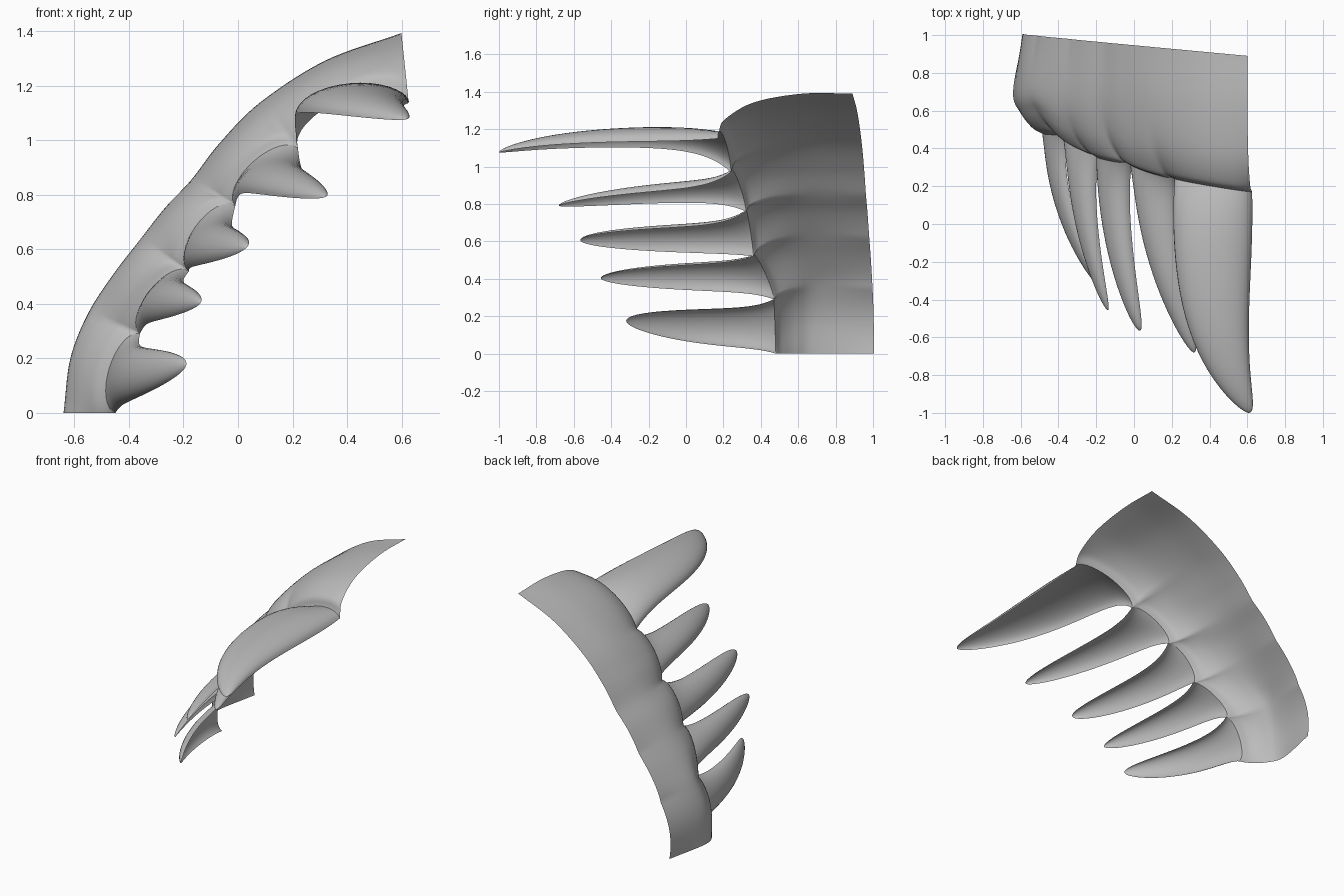
import bpy, bmesh, math
from mathutils import Vector

cube = bpy.data.objects.get("Cube")
if cube:
    bpy.data.objects.remove(cube)

grey = bpy.data.materials.new("warm_grey")
grey.use_nodes = True
colour = (0.5, 0.5, 0.5, 1)
grey.diffuse_color = colour
grey.node_tree.nodes["Principled BSDF"].inputs["Base Color"].default_value = colour

SEG = 16     # columns across each tooth
RINGS = 30   # rings along each tooth
FLARE = .12  # how quickly a root narrows into its tooth


def catmull(pts, u):
    """Point at u (0..1) on a smooth curve through pts."""
    f = u * (len(pts) - 1)
    i = min(int(f), len(pts) - 2)
    t = f - i
    b, c = pts[i], pts[i + 1]
    a = pts[i - 1] if i else b * 2 - c
    d = pts[i + 2] if i + 2 < len(pts) else c * 2 - b
    return (b * 2 + (c - a) * t + (a * 2 - b * 5 + c * 4 - d) * t ** 2
            + (b * 3 - a - c * 3 + d) * t ** 3) / 2


def sheet(name, rows):
    """Smooth open surface through rows of points."""
    bm = bmesh.new()
    grid = [[bm.verts.new(p) for p in row] for row in rows]
    for r, s in zip(grid, grid[1:]):
        for j in range(len(r) - 1):
            bm.faces.new((r[j], r[j + 1], s[j + 1], s[j]))
    bmesh.ops.remove_doubles(bm, verts=bm.verts, dist=0.0005)
    bmesh.ops.recalc_face_normals(bm, faces=bm.faces)
    # Outer side of the shell faces up and to -x
    if sum((f.normal.dot(Vector((-1, 0, 1))) * f.calc_area() for f in bm.faces)) < 0:
        bmesh.ops.reverse_faces(bm, faces=bm.faces)
    for f in bm.faces:
        f.smooth = True
    mesh = bpy.data.meshes.new(name)
    bm.to_mesh(mesh)
    bm.free()
    mesh.materials.append(grey)
    ob = bpy.data.objects.new(name, mesh)
    bpy.context.collection.objects.link(ob)


# Gaps between the teeth, from the lowest to the top of the arch
gaps = [Vector(p) for p in ((-.45, .48, 0), (-.36, .47, .29), (-.18, .36, .52),
                            (-.01, .32, .76), (.22, .24, .97), (.625, .17, 1.15))]

# name, lower and upper edge (x, z) of the tooth body, tip, bulge, taper, drift
teeth = [("back_tooth", (-.43, .03), (-.37, .24), (-.19, -.32, .175), .07, .52, 2),
         ("fourth_tooth", (-.34, .33), (-.21, .48), (-.14, -.455, .40), .07, .54, 2),
         ("third_tooth", (-.18, .535), (-.03, .68), (.03, -.565, .605), .075, .5, 2),
         ("second_tooth", (0, .815), (.23, .88), (.315, -.68, .79), .075, .54, 1.9),
         ("front_tooth", (.2, 1.105), (.63, 1.135), (.605, -1, 1.075), .1, .55, 4)]

# Teeth are half shells, open on the inside, with roots that flare into the gum
margin = []
for i, (name, low, high, tip, bulge, taper, drift) in enumerate(teeth):
    a, b = gaps[i], gaps[i + 1]
    low = Vector((low[0], a.y, low[1]))
    high = Vector((high[0], b.y, high[1]))
    tip = Vector(tip)
    rows = []
    for r in range(RINGS + 1):
        t = (1 - math.cos(r / RINGS * math.pi)) / 2
        flare = math.exp(-t / FLARE)
        p, q = low.lerp(a, flare), high.lerp(b, flare)
        mid, half = (p + q) / 2, (q - p) / 2
        out = Vector((-half.z, 0, half.x)).normalized() * bulge
        size = max(0, 1 - t * t) ** taper
        centre = mid.lerp(tip, t ** drift)
        centre.y = mid.y + (tip.y - mid.y) * t
        rows.append([centre + (out * math.sin(k) - half * math.cos(k)) * size
                     for k in (math.pi * j / SEG for j in range(SEG + 1))])
    sheet(name, rows)
    margin += rows[0] if i == 0 else rows[0][1:]

# Gum: arched band running from its back edge round to the roots of the teeth
arch = [Vector((x, 0, z)) for x, z in
        ((-.64, 0), (-.615, .2), (-.55, .365), (-.46, .505), (-.36, .635), (-.265, .755),
         (-.17, .855), (-.07, .985), (.08, 1.135), (.32, 1.29), (.6, 1.39))]
columns = []
for k, root in enumerate(margin):
    u = k / (len(margin) - 1)
    crown = catmull(arch, u)
    back_y = 1 - .093 * (crown.x + .58)

    def at(inward, y):
        p = crown.lerp(root, inward)
        p.y = y
        return p

    profile = [at(.3 * (1 - u) ** 2, back_y),
               at(0, root.y + (.43 + .2 * u) * (back_y - root.y)),
               at(.2, root.y + .11 + .08 * u),
               at(.6, root.y + .035),
               root]
    columns.append([catmull(profile, j / 24) for j in range(25)])
sheet("gum", columns)
